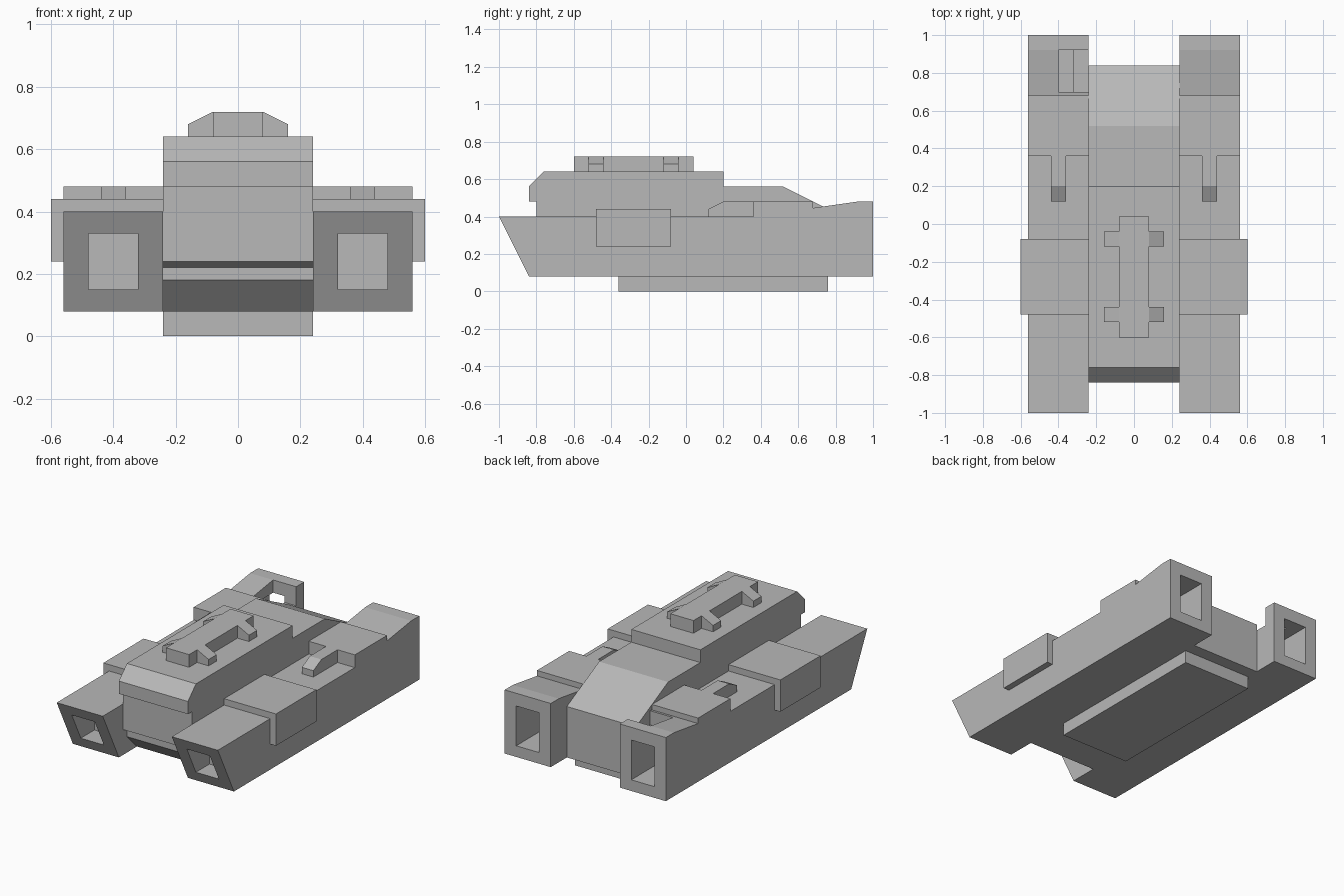
import bpy
import bmesh
from mathutils import Vector

cube = bpy.data.objects.get("Cube")
if cube:
    bpy.data.objects.remove(cube, do_unlink=True)

grey = bpy.data.materials.new("stone_grey")
grey.use_nodes = True
colour = (0.48, 0.48, 0.48, 1)
grey.diffuse_color = colour
grey.node_tree.nodes["Principled BSDF"].inputs["Base Color"].default_value = colour


def prism(name, points, depth):
    """Extrude a closed outline of 3D points by a depth vector."""
    bm = bmesh.new()
    face = bm.faces.new([bm.verts.new(p) for p in points])
    new = bmesh.ops.extrude_face_region(bm, geom=[face])["geom"]
    verts = [g for g in new if isinstance(g, bmesh.types.BMVert)]
    bmesh.ops.translate(bm, verts=verts, vec=Vector(depth))
    bmesh.ops.recalc_face_normals(bm, faces=bm.faces)
    mesh = bpy.data.meshes.new(name)
    bm.to_mesh(mesh)
    bm.free()
    mesh.materials.append(grey)
    obj = bpy.data.objects.new(name, mesh)
    bpy.context.collection.objects.link(obj)
    return obj


def side_prism(name, x0, x1, profile):
    return prism(name, [(x0, y, z) for y, z in profile], (x1 - x0, 0, 0))


def box(name, x0, x1, y0, y1, z0, z1):
    return side_prism(name, x0, x1, [(y0, z0), (y1, z0), (y1, z1), (y0, z1)])


def cut(target, *bounds):
    """Carve a box-shaped hollow out of the target."""
    cutter = box("cutter", *bounds)
    cutter.hide_render = True
    mod = target.modifiers.new("hollow", "BOOLEAN")
    mod.operation = "DIFFERENCE"
    mod.solver = "EXACT"
    mod.object = cutter
    bpy.context.view_layer.objects.active = target
    bpy.ops.object.modifier_apply(modifier=mod.name)
    bpy.data.objects.remove(cutter, do_unlink=True)


# Central hull with overhanging brow and sloped tail
side_prism("hull", -0.24, 0.24, [
    (-0.66, 0.08), (-0.76, 0.18), (-0.76, 0.22), (-0.80, 0.24), (-0.80, 0.48),
    (-0.84, 0.48), (-0.84, 0.56), (-0.76, 0.64), (0.20, 0.64), (0.20, 0.56),
    (0.52, 0.56), (0.84, 0.40), (0.84, 0.08)])
box("belly_plate", -0.24, 0.24, -0.36, 0.76, 0, 0.08)

# Roof rail
box("roof_rail", -0.08, 0.08, -0.60, 0.04, 0.64, 0.72)

for side, s in (("left", 1), ("right", -1)):
    # Long side pod with hollow front and rear ends
    pod = side_prism(side + "_pod", s * 0.24, s * 0.56, [
        (-0.84, 0.08), (-1, 0.40), (0.36, 0.40), (0.92, 0.48), (1, 0.48), (1, 0.08)])
    xs = sorted((s * 0.32, s * 0.48))
    cut(pod, *xs, -1.1, -0.74, 0.15, 0.33)
    cut(pod, *xs, 0.70, 1.1, 0.15, 0.40)
    if s < 0:
        # Broken opening in the rear of one pod
        cut(pod, -0.40, -0.20, 0.70, 0.92, 0.36, 0.60)

    # Side armour, rear deck block and small deck gun
    box(side + "_armour", s * 0.24, s * 0.60, -0.48, -0.08, 0.24, 0.44)
    box(side + "_deck_block", s * 0.24, s * 0.56, 0.36, 0.68, 0.40, 0.48)
    side_prism(side + "_deck_gun", s * 0.36, s * 0.44, [
        (0.12, 0.40), (0.12, 0.44), (0.20, 0.48), (0.36, 0.48), (0.36, 0.40)])

    # Roof rail arms with sloped ends
    for place, y in (("front", -0.52), ("rear", -0.12)):
        arm = [(0.08, 0.64), (0.16, 0.64), (0.16, 0.68), (0.08, 0.72)]
        prism(f"{side}_{place}_rail_arm", [(s * x, y, z) for x, z in arm], (0, 0.08, 0))
